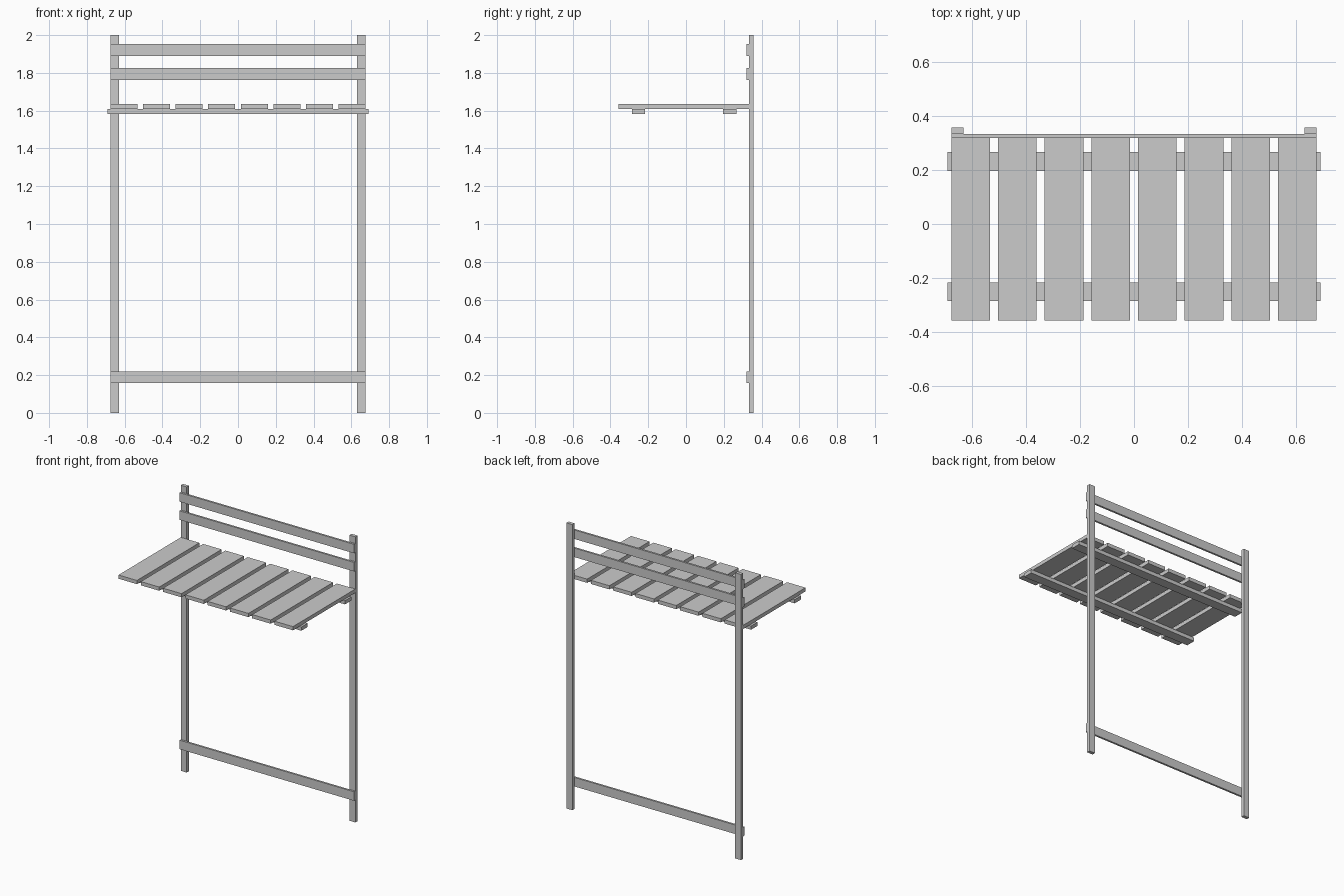
import bpy

if "Cube" in bpy.data.objects:
    bpy.data.objects.remove(bpy.data.objects["Cube"])


def box(name, x, y, z):
    """Axis-aligned box from (min, max) ranges."""
    lo, hi = zip(x, y, z)
    bpy.ops.mesh.primitive_cube_add(size=1, location=[(a + b) / 2 for a, b in zip(lo, hi)])
    ob = bpy.context.object
    ob.name = ob.data.name = name
    ob.scale = [b - a for a, b in zip(lo, hi)]
    bpy.ops.object.transform_apply(location=False, rotation=False, scale=True)
    return ob


HALF = 0.676           # half width of the frame
POST_Y = (0.333, 0.357)
RAIL_Y = (0.319, 0.333)

# Upright posts
box("left_post", (-HALF, -HALF + 0.045), POST_Y, (0, 2))
box("right_post", (HALF - 0.045, HALF), POST_Y, (0, 2))

# Horizontal rails on the front of the posts
for name, z in (("bottom_rail", 0.157), ("middle_rail", 1.763), ("top_rail", 1.89)):
    box(name, (-HALF, HALF), RAIL_Y, (z, z + 0.063))

# Shelf slats
COUNT, WIDTH = 8, 0.143
pitch = (2 * HALF - WIDTH) / (COUNT - 1)
for i in range(COUNT):
    x = -HALF + i * pitch
    box(f"shelf_slat_{i + 1}", (x, x + WIDTH), (-0.357, 0.333), (1.609, 1.635))

# Battens under the slats
for name, y in (("front_batten", -0.286), ("back_batten", 0.197)):
    box(name, (-0.691, 0.691), (y, y + 0.07), (1.583, 1.609))
